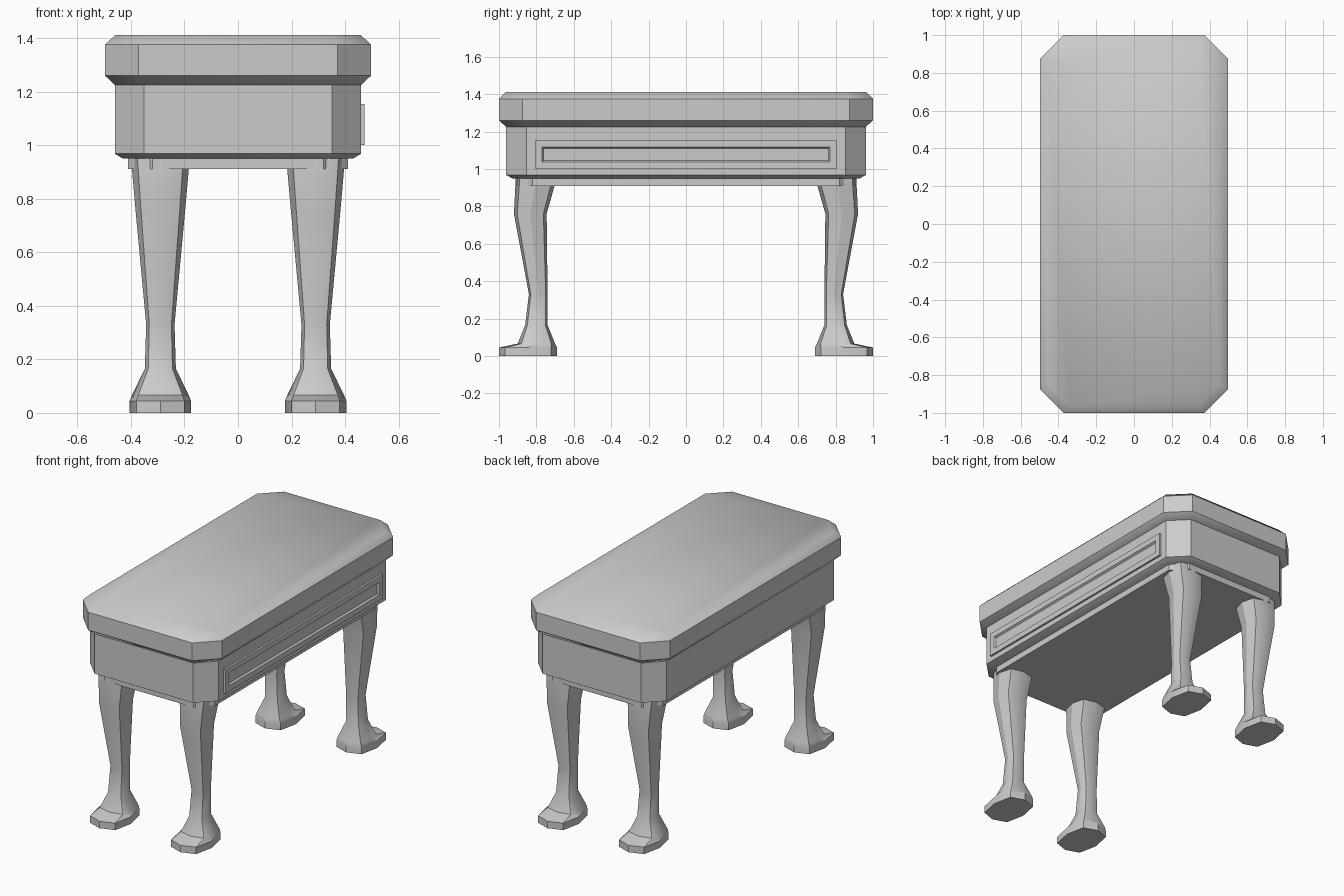
import bpy, bmesh, math

if "Cube" in bpy.data.objects:
    bpy.data.objects.remove(bpy.data.objects["Cube"])


def loft(name, rings, angle=30):
    """Closed solid skinned through rings of equal point count."""
    bm = bmesh.new()
    vs = [[bm.verts.new(p) for p in r] for r in rings]
    n = len(vs[0])
    for a, b in zip(vs, vs[1:]):
        for i in range(n):
            j = (i + 1) % n
            bm.faces.new((a[i], a[j], b[j], b[i]))
    bm.faces.new(vs[0])
    bm.faces.new(vs[-1])
    bmesh.ops.recalc_face_normals(bm, faces=bm.faces)
    return finish(name, bm, angle)


def finish(name, bm, angle):
    me = bpy.data.meshes.new(name)
    bm.to_mesh(me)
    bm.free()
    ob = bpy.data.objects.new(name, me)
    bpy.context.collection.objects.link(ob)
    bpy.context.view_layer.objects.active = ob
    bpy.ops.object.select_all(action='DESELECT')
    ob.select_set(True)
    bpy.ops.object.shade_smooth_by_angle(angle=math.radians(angle))
    return ob


def slab(hx, hy, c, z):
    """Rectangle with cut corners at height z."""
    q = [(hx, hy - c), (hx - c, hy)]
    pts = q + [(-x, y) for x, y in reversed(q)]
    pts += [(-x, -y) for x, y in pts]
    return [(x, y, z) for x, y in pts]


def leg_ring(z, hw, y0, y1):
    """Eight-sided leg section spanning y0..y1."""
    shape = [(0, 1), (.78, .8), (1, 0), (.78, -.8),
             (0, -1), (-.78, -.8), (-1, 0), (-.78, .8)]
    cy, hy = (y0 + y1) / 2, (y1 - y0) / 2
    return [(.29 + x * hw, cy + y * hy, z) for x, y in shape]


# Top with undercut and soft upper bevel
loft("table_top", [slab(.46, .962, .11, 1.225), slab(.497, 1.0, .125, 1.26),
                   slab(.497, 1.0, .125, 1.375), slab(.458, .962, .115, 1.412)], 43)

# Box under the top
loft("body", [slab(.43, .93, .1, .95), slab(.46, .962, .108, .968),
              slab(.46, .962, .108, 1.225)])

# Thin base rim between the legs
loft("base_rim", [slab(.41, .91, .09, .91), slab(.41, .91, .09, .955)])

# Drawer front with recessed panel, right side only
bm = bmesh.new()
bmesh.ops.create_cube(bm, size=1)
for v in bm.verts:
    v.co = (.4615 + v.co.x * .023, v.co.y * 1.61, 1.077 + v.co.z * .154)
face = max(bm.faces, key=lambda f: f.calc_center_median().x)
for thick, depth in ((.036, 0), (.008, -.011)):
    bmesh.ops.inset_region(bm, faces=[face], thickness=thick, depth=depth,
                           use_even_offset=True)
finish("drawer_front", bm, 30)

# Curved legs with outward feet, mirrored to all four corners
legs = loft("legs", [leg_ring(*r) for r in (
    (0, .115, .69, 1.0), (.045, .115, .69, 1.0), (.066, .106, .70, .90),
    (.165, .058, .74, .86), (.33, .053, .74, .84),
    (.76, .093, .745, .92), (.955, .11, .69, .91))])
mirror = legs.modifiers.new("mirror", 'MIRROR')
mirror.use_axis = (True, True, False)
mirror.use_mirror_merge = False
